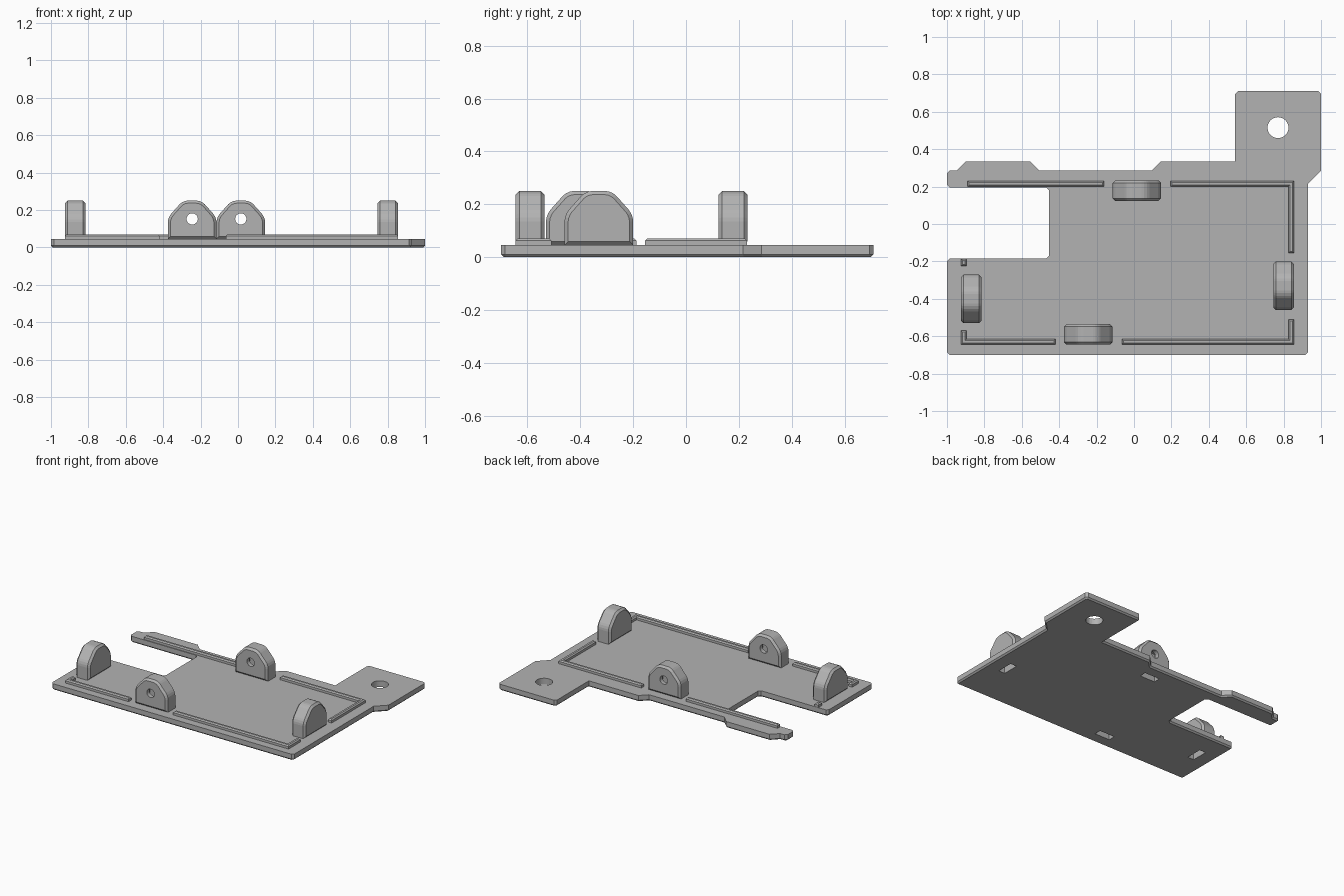
import bpy, bmesh
from math import pi
from mathutils import Matrix, Vector

if "Cube" in bpy.data.objects:
    bpy.data.objects.remove(bpy.data.objects["Cube"])

grey = bpy.data.materials.new("plain_grey")
grey.use_nodes = True
colour = (0.45, 0.45, 0.45, 1)
grey.diffuse_color = colour
grey.node_tree.nodes["Principled BSDF"].inputs["Base Color"].default_value = colour

PLATE_TOP = 0.045


def finish(name, bm, matrix=Matrix()):
    bm.transform(matrix)
    bmesh.ops.recalc_face_normals(bm, faces=bm.faces)
    mesh = bpy.data.meshes.new(name)
    bm.to_mesh(mesh)
    bm.free()
    mesh.materials.append(grey)
    obj = bpy.data.objects.new(name, mesh)
    bpy.context.collection.objects.link(obj)
    return obj


def prism(name, outline, low, high, cham_low=0, cham_high=0, corner=0, rounded=None,
          segments=1, matrix=Matrix()):
    """Extrude an outline, with cut corners and chamfered rims."""
    bm = bmesh.new()
    verts = [bm.verts.new((x, y, low + cham_low)) for x, y in outline]
    bm.faces.new(verts)
    if corner:
        chosen = verts if rounded is None else [verts[i] for i in rounded]
        bmesh.ops.bevel(bm, geom=chosen, offset=corner, segments=segments,
                        profile=0.5, affect='VERTICES')
    base = list(bm.faces)
    grown = bmesh.ops.extrude_face_region(bm, geom=base, use_keep_orig=True)["geom"]
    top = [f for f in grown if isinstance(f, bmesh.types.BMFace)]
    rise = high - low - cham_low - cham_high
    bmesh.ops.translate(bm, vec=(0, 0, rise),
                        verts=[v for v in grown if isinstance(v, bmesh.types.BMVert)])
    bmesh.ops.recalc_face_normals(bm, faces=bm.faces)
    for faces, size in ((base, cham_low), (top, cham_high)):
        if size:
            bmesh.ops.inset_region(bm, faces=faces, thickness=size, depth=size,
                                   use_even_offset=True)
    return finish(name, bm, matrix)


def cylinder(name, radius, depth, matrix):
    bm = bmesh.new()
    bmesh.ops.create_cone(bm, cap_ends=True, segments=32, radius1=radius,
                          radius2=radius, depth=depth)
    return finish(name, bm, matrix)


def box(name, size, matrix):
    bm = bmesh.new()
    bmesh.ops.create_cube(bm, size=1)
    bmesh.ops.scale(bm, vec=size, verts=bm.verts)
    return finish(name, bm, matrix)


def cut(obj, cutter):
    mod = obj.modifiers.new("cut", 'BOOLEAN')
    mod.operation = 'DIFFERENCE'
    mod.solver = 'EXACT'
    mod.object = cutter
    bpy.context.view_layer.objects.active = obj
    bpy.ops.object.modifier_apply(modifier=mod.name)


# Base plate with side notch and mounting tab
outline = [(-1, -0.7), (0.93, -0.7), (0.93, 0.215), (1, 0.285), (1, 0.71), (0.54, 0.71),
           (0.54, 0.335), (0.145, 0.335), (0.095, 0.285), (-0.505, 0.285),
           (-0.555, 0.335), (-0.9, 0.335), (-0.95, 0.285), (-1, 0.285), (-1, 0.195),
           (-0.455, 0.195), (-0.455, -0.185), (-1, -0.185)]
plate = prism("base_plate", outline, 0, PLATE_TOP, cham_low=0.01, corner=0.015,
              rounded=[0, 1, 4, 5, 13, 14, 15, 16, 17])
hole = cylinder("hole_cutter", 0.056, 1, Matrix.Translation((0.77, 0.515, 0)))
cut(plate, hole)
bpy.data.objects.remove(hole)

# Four lugs with a cross hole and a nut pocket open to the underside
profile = [(-0.13, PLATE_TOP), (0.13, PLATE_TOP), (0.13, 0.16), (0.05, 0.25),
           (-0.05, 0.25), (-0.13, 0.16)]
lugs = {"front_lug": (-0.245, -0.59, 0), "back_lug": (0.015, 0.178, 0),
        "right_lug": (-0.87, -0.4, pi / 2), "left_lug": (0.8, -0.33, pi / 2)}
for name, (x, y, turn) in lugs.items():
    place = Matrix.Translation((x, y, 0)) @ Matrix.Rotation(turn, 4, 'Z')
    upright = place @ Matrix.Rotation(pi / 2, 4, 'X')
    lug = prism(name, profile, -0.055, 0.055, 0.014, 0.014, corner=0.025,
                rounded=[2, 3, 4, 5], segments=3, matrix=upright)
    bore = cylinder("bore_cutter", 0.03, 0.5, upright @ Matrix.Translation((0, 0.152, 0)))
    pocket = box("pocket_cutter", Vector((0.12, 0.05, 0.4)),
                 place @ Matrix.Translation((0, 0, 0.005)))
    cut(lug, bore)
    cut(lug, pocket)
    cut(plate, pocket)
    for cutter in (bore, pocket):
        bpy.data.objects.remove(cutter)

# Raised locating ridges
WIDE, RIDGE_TOP = 0.03, 0.07


def ridge(name, points):
    prism(name, points, PLATE_TOP, RIDGE_TOP, cham_high=0.008)


def straight_ridge(name, x0, x1, y0, y1):
    ridge(name, [(x0, y0), (x1, y0), (x1, y1), (x0, y1)])


def corner_ridge(name, x, y, end_x, end_y):
    in_x = x + (WIDE if end_x > x else -WIDE)
    in_y = y + (WIDE if end_y > y else -WIDE)
    ridge(name, [(x, y), (end_x, y), (end_x, in_y), (in_x, in_y), (in_x, end_y), (x, end_y)])


straight_ridge("back_right_ridge", -0.89, -0.16, 0.2, 0.23)
straight_ridge("right_stub_ridge", -0.925, -0.895, -0.225, -0.187)
corner_ridge("back_left_ridge", 0.855, 0.23, 0.195, -0.155)
corner_ridge("front_left_ridge", 0.855, -0.645, -0.065, -0.51)
corner_ridge("front_right_ridge", -0.925, -0.645, -0.42, -0.57)
